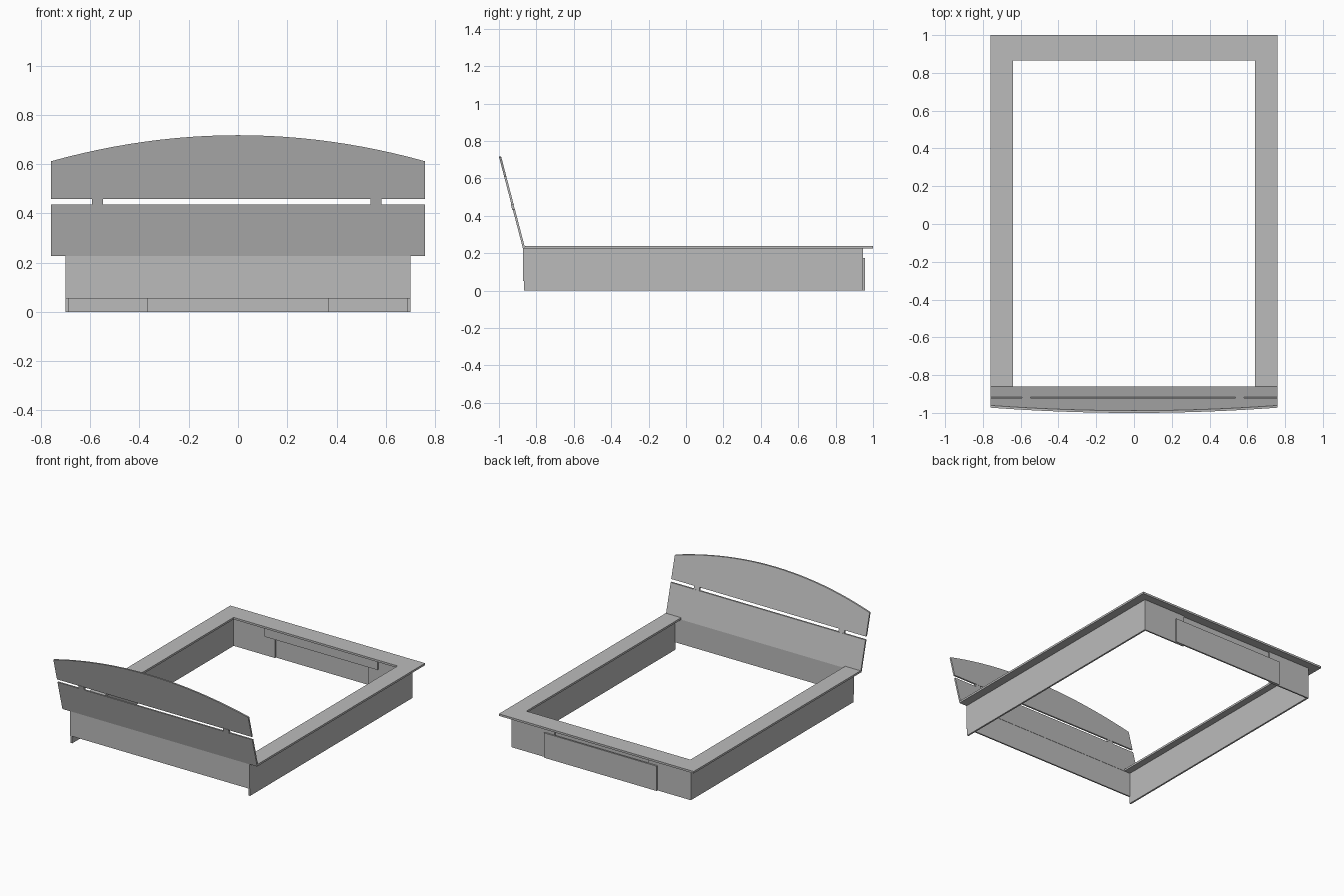
import bpy
import bmesh

cube = bpy.data.objects.get("Cube")
if cube:
    bpy.data.objects.remove(cube, do_unlink=True)

grey = bpy.data.materials.new("plain grey")
grey.use_nodes = True
COLOUR = (0.5, 0.5, 0.5, 1)
grey.diffuse_color = COLOUR
grey.node_tree.nodes["Principled BSDF"].inputs["Base Color"].default_value = COLOUR


def slab(name, outline, place, shift):
    """Extrude a flat outline; place maps its 2D points into space."""
    bm = bmesh.new()
    face = bm.faces.new([bm.verts.new(place(a, b)) for a, b in outline])
    extruded = bmesh.ops.extrude_face_region(bm, geom=[face])["geom"]
    bmesh.ops.translate(bm, vec=shift,
                        verts=[v for v in extruded if isinstance(v, bmesh.types.BMVert)])
    bmesh.ops.recalc_face_normals(bm, faces=bm.faces)
    mesh = bpy.data.meshes.new(name)
    bm.to_mesh(mesh)
    bm.free()
    mesh.materials.append(grey)
    obj = bpy.data.objects.new(name, mesh)
    bpy.context.collection.objects.link(obj)
    return obj


def box(name, x, y, z):
    """Box from its low and high limits on each axis."""
    outline = [(x[0], y[0]), (x[1], y[0]), (x[1], y[1]), (x[0], y[1])]
    return slab(name, outline, lambda a, b: (a, b, z[0]), (0, 0, z[1] - z[0]))


def lean(x, z):
    """Point on the front of the reclined headboard."""
    return (x, -0.872 - (z - 0.226) * 0.261, z)


W, P, RAIL = 0.76, 0.70, 0.226   # rail half width, panel half width, rail underside
HEAD, FOOT = -0.86, 0.935

# U-shaped flat rail around the sides and foot
slab("top_rail",
     [(-W, HEAD), (-0.64, HEAD), (-0.64, 0.865), (0.64, 0.865),
      (0.64, HEAD), (W, HEAD), (W, 1), (-W, 1)],
     lambda a, b: (a, b, RAIL), (0, 0, 0.014))

# Side panels
for side, s in (("right", -1), ("left", 1)):
    box(side + "_side_panel", sorted((s * P, s * 0.688)), (-0.865, FOOT), (0, RAIL))

# Head panel, raised off the floor
box("head_panel", (-P, P), (-0.872, -0.862), (0.053, RAIL))

# Foot panel in two halves, with an opening closed by a plate and a cleat
for side, s in (("right", -1), ("left", 1)):
    box(side + "_foot_panel", sorted((s * 0.365, s * P)), (FOOT, 0.945), (0, RAIL))
box("foot_plate", (-0.44, 0.44), (0.945, 0.956), (0, 0.175))
box("foot_cleat", (-0.44, 0.44), (0.925, FOOT), (0.135, RAIL))

# Reclined headboard: lower board, arched upper board and two joining tabs
THICK = (0, 0.012, 0)
slab("lower_headboard", [(-W, RAIL), (W, RAIL), (W, 0.436), (-W, 0.436)], lean, THICK)
STEPS = 24
arch = [(W - 2 * W * i / STEPS, 0.717 - 0.106 * (1 - 2 * i / STEPS) ** 2)
        for i in range(STEPS + 1)]
slab("upper_headboard", [(-W, 0.458), (W, 0.458)] + arch, lean, THICK)
for side, x in (("right", -0.57), ("left", 0.56)):
    slab(side + "_headboard_tab",
         [(x - 0.022, 0.432), (x + 0.022, 0.432), (x + 0.022, 0.462), (x - 0.022, 0.462)],
         lambda a, b: (a, lean(a, b)[1] - 0.003, b), (0, 0.014, 0))
